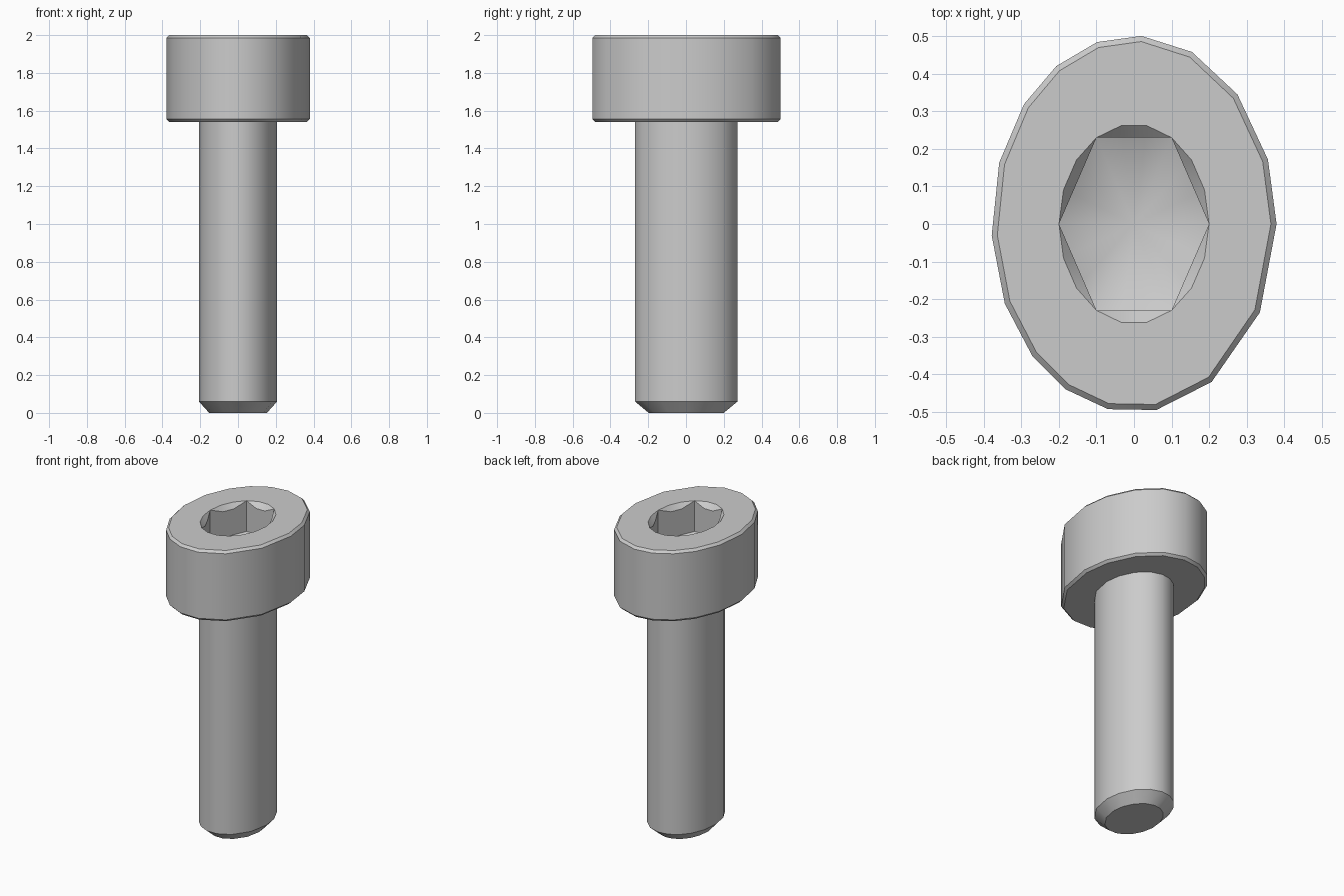
import bpy, bmesh
from math import sin, cos, radians

cube = bpy.data.objects.get("Cube")
if cube:
    bpy.data.objects.remove(cube, do_unlink=True)

steel = bpy.data.materials.new("plain_grey")
steel.use_nodes = True
GREY = (0.6, 0.6, 0.6, 1)
steel.diffuse_color = GREY
steel.node_tree.nodes["Principled BSDF"].inputs["Base Color"].default_value = GREY

# Uneven facet directions around the oval body, in degrees
FACETS = [0, 20, 43.5, 66, 87, 105, 123, 140.5, 161, 183.5,
          205, 224.5, 241.5, 259.5, 279, 303, 332]
SOCKET = range(0, 360, 20)


def ring(bm, rx, ry, z, angles=FACETS):
    return [bm.verts.new((rx * cos(radians(a)), ry * sin(radians(a)), z)) for a in angles]


def skin(bm, rings):
    for low, high in zip(rings, rings[1:]):
        for i in range(len(low)):
            j = (i + 1) % len(low)
            bm.faces.new((low[i], low[j], high[j], high[i]))


def loop_edges(bm, verts):
    pairs = zip(verts, verts[1:] + verts[:1])
    return [bm.edges.get(p) or bm.edges.new(p) for p in pairs]


def finish(bm, name):
    mesh = bpy.data.meshes.new(name)
    bm.to_mesh(mesh)
    bm.free()
    mesh.materials.append(steel)
    obj = bpy.data.objects.new(name, mesh)
    bpy.context.collection.objects.link(obj)
    bpy.ops.object.select_all(action="DESELECT")
    obj.select_set(True)
    bpy.context.view_layer.objects.active = obj
    bpy.ops.object.shade_smooth_by_angle(angle=radians(31))


# Shank with chamfered tip
bm = bmesh.new()
rings = [ring(bm, *r) for r in [(0.153, 0.2, 0), (0.207, 0.273, 0.06), (0.207, 0.273, 1.54)]]
skin(bm, rings)
bm.faces.new(rings[0][::-1])
finish(bm, "shank")

# Head: underside, bevelled wall
bm = bmesh.new()
rings = [ring(bm, *r) for r in [(0.207, 0.273, 1.54), (0.365, 0.487, 1.54),
                                (0.38, 0.502, 1.555), (0.38, 0.502, 1.985),
                                (0.365, 0.487, 2)]]
skin(bm, rings)

# Hexagonal socket: round countersink, six walls, conical floor
RX, RY = 0.2, 0.266
rim = ring(bm, RX, RY, 2, SOCKET)
lip, floor = [], []
for a in SOCKET:
    r = cos(radians(30)) / cos(radians(a % 60 - 30))
    x, y = RX * r * cos(radians(a)), RY * r * sin(radians(a))
    lip.append(bm.verts.new((x, y, 2 - RY * (1 - r))))
    floor.append(bm.verts.new((x, y, 1.8)))
skin(bm, [floor[::-1], lip[::-1], rim[::-1]])
apex = bm.verts.new((0, 0, 1.7))
for a, b in zip(floor, floor[1:] + floor[:1]):
    bm.faces.new((a, b, apex))

# Flat top between the wall and the socket
bmesh.ops.triangle_fill(bm, edges=loop_edges(bm, rings[-1]) + loop_edges(bm, rim),
                        use_beauty=True, normal=(0, 0, 1))
bmesh.ops.remove_doubles(bm, verts=bm.verts[:], dist=0.0005)
finish(bm, "socket_head")
